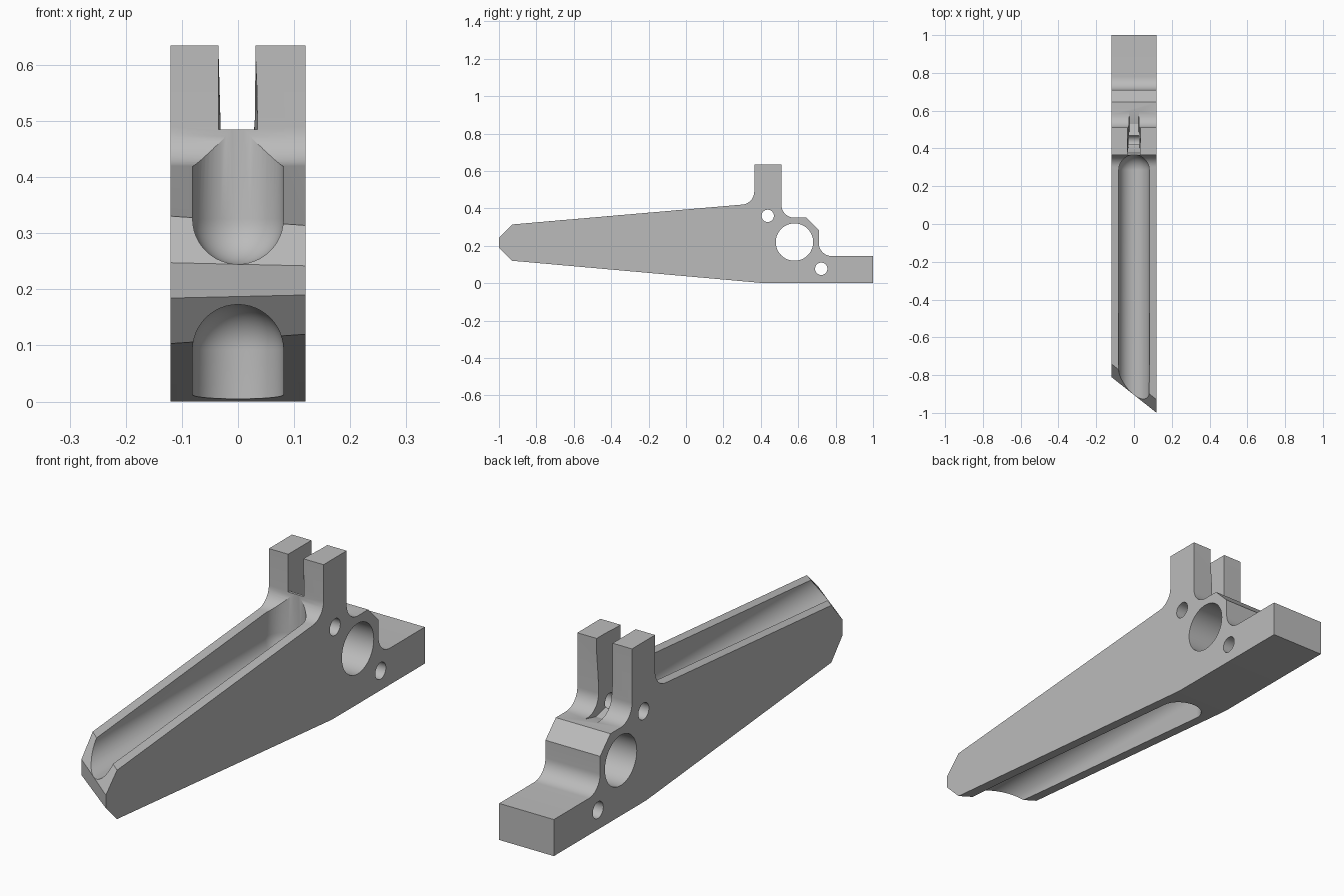
import bpy, bmesh
from math import sin, cos, pi, radians
from mathutils import Vector

old = bpy.data.objects.get("Cube")
if old:
    bpy.data.objects.remove(old, do_unlink=True)

W = 0.12       # half thickness of the plate
R = 0.07       # fillet radius
SLOT = 0.081   # half width of the long grooves
SKEW = 0.19    # setback of the angled nose on the right side

grey = bpy.data.materials.new("plain_grey")
grey.use_nodes = True
colour = (0.5, 0.5, 0.5, 1)
grey.diffuse_color = colour
grey.node_tree.nodes["Principled BSDF"].inputs["Base Color"].default_value = colour


def finish(bm, name):
    bmesh.ops.recalc_face_normals(bm, faces=bm.faces)
    mesh = bpy.data.meshes.new(name)
    bm.to_mesh(mesh)
    bm.free()
    mesh.materials.append(grey)
    obj = bpy.data.objects.new(name, mesh)
    bpy.context.collection.objects.link(obj)
    return obj


def arc(cy, cz, r, start, end, steps=12):
    angles = [radians(start + (end - start) * i / steps) for i in range(steps + 1)]
    return [(cy + r * cos(a), cz + r * sin(a)) for a in angles]


def prism(name, right, left):
    """Join two matching side outlines, each a list of (x, y, z)."""
    bm = bmesh.new()
    a = [bm.verts.new(p) for p in right]
    b = [bm.verts.new(p) for p in left]
    bm.faces.new(a)
    bm.faces.new(b[::-1])
    for i in range(len(a)):
        j = (i + 1) % len(a)
        bm.faces.new((a[i], b[i], b[j], a[j]))
    return finish(bm, name)


def side_outline(x, nose_shift):
    rise = nose_shift * 0.087
    nose = [(-0.93, 0.12, -rise), (-1, 0.19, -rise / 3),
            (-1, 0.242, rise / 3), (-0.93, 0.314, rise)]
    pts = [(y + nose_shift, z + dz) for y, z, dz in nose]
    pts += arc(0.295, 0.49, R, 275, 360)            # groove side of the post
    pts += [(0.365, 0.635), (0.51, 0.635)]          # post top
    pts += arc(0.58, 0.42, R, 180, 270)             # rear of the post
    pts += [(0.645, 0.35), (0.71, 0.285)]           # chamfered shoulder
    pts += arc(0.78, 0.215, R, 180, 270)            # fillet into the foot
    pts += [(1, 0.145), (1, 0), (0.42, 0)]          # foot
    return [(x, y, z) for y, z in pts]


def hole(name, y, z, r, steps=48):
    pts = arc(y, z, r, 0, 360, steps)[:-1]
    return prism(name, [(-0.3, a, b) for a, b in pts], [(0.3, a, b) for a, b in pts])


def groove(name, z, up):
    """Round-nosed groove cutter, open toward up (+1) or down (-1)."""
    bm = bmesh.new()
    bmesh.ops.create_uvsphere(bm, u_segments=48, v_segments=24, radius=SLOT)
    pts = [v.co.copy() for v in bm.verts]
    bm.clear()
    for y in (0.285, -1.3):
        for dz in (0, up * 0.5):
            for p in pts:
                bm.verts.new(p + Vector((0, y, z + dz)))
    hull = bmesh.ops.convex_hull(bm, input=bm.verts)
    spare = [g for g in hull["geom_interior"] if isinstance(g, bmesh.types.BMVert)]
    bmesh.ops.delete(bm, geom=spare, context="VERTS")
    bmesh.ops.dissolve_limit(bm, angle_limit=radians(0.5), verts=bm.verts, edges=bm.edges)
    return finish(bm, name)


def post_slot():
    """Fork slot with a dished, slightly narrowing floor."""
    outline = [(0.3, 0.8), (0.3, 0.485), (0.375, 0.485), (0.41, 0.4), (0.46, 0.35),
               (0.53, 0.335), (0.595, 0.35), (0.595, 0.485), (0.595, 0.8)]

    def side(s):
        return [(s * (0.035 - max(0, 0.485 - z) * 0.07), y, z) for y, z in outline]
    return prism("post_slot_cutter", side(-1), side(1))


# Plate with its angled, chamfered nose
arm = prism("bracket_arm", side_outline(-W, SKEW), side_outline(W, 0))

# Grooves, fork slot and cross holes
cutters = [
    groove("upper_groove_cutter", 0.326, 1),
    groove("lower_groove_cutter", 0.092, -1),
    post_slot(),
    hole("main_bore_cutter", 0.58, 0.22, 0.1),
    hole("upper_pin_cutter", 0.437, 0.36, 0.033),
    hole("lower_pin_cutter", 0.723, 0.077, 0.033),
]
bpy.ops.object.select_all(action="DESELECT")
bpy.context.view_layer.objects.active = arm
arm.select_set(True)
for cutter in cutters:
    cutter.hide_render = True
    mod = arm.modifiers.new(cutter.name, "BOOLEAN")
    mod.operation = "DIFFERENCE"
    mod.solver = "EXACT"
    mod.object = cutter
    bpy.ops.object.modifier_apply(modifier=mod.name)
    bpy.data.objects.remove(cutter, do_unlink=True)

bpy.ops.object.shade_smooth_by_angle(angle=radians(25))
